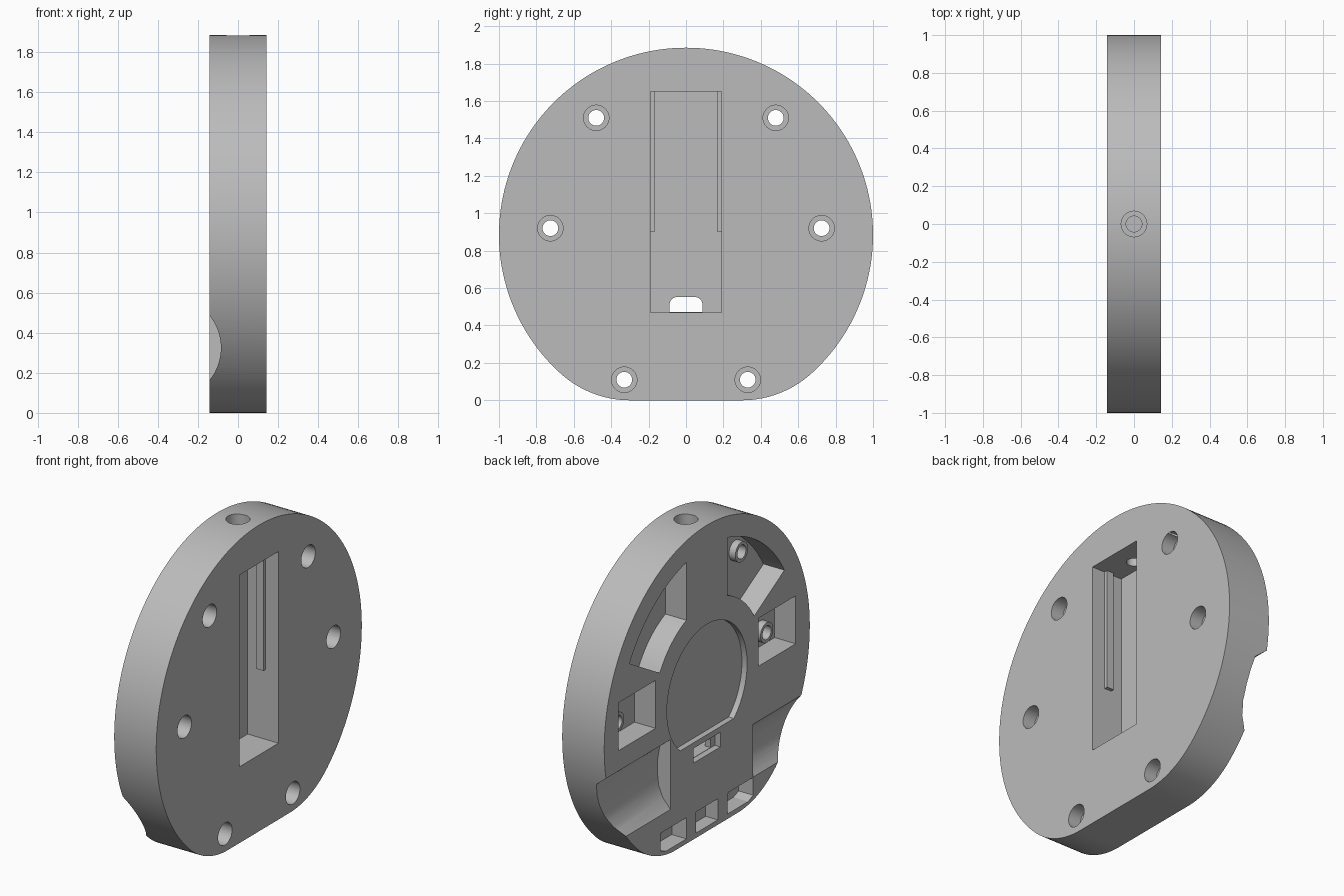
import bpy, bmesh
from math import sin, cos, pi, radians, asin, acos, atan2

cube = bpy.data.objects.get("Cube")
if cube:
    bpy.data.objects.remove(cube, do_unlink=True)

grey = bpy.data.materials.new("plain grey")
grey.use_nodes = True
grey.diffuse_color = (0.5, 0.5, 0.5, 1)
grey.node_tree.nodes["Principled BSDF"].inputs["Base Color"].default_value = (0.5, 0.5, 0.5, 1)

HALF = 0.143      # half thickness of the disc
CZ = 0.885        # height of the disc centre
FLOOR = 0.0       # floor of the deep back pockets


def arc(cy, cz, r, a0, a1, n):
    return [(cy + r * cos(a0 + (a1 - a0) * i / n), cz + r * sin(a0 + (a1 - a0) * i / n))
            for i in range(n + 1)]


def circle(cy, cz, r, n=40):
    return arc(cy, cz, r, 0, 2 * pi, n)[:-1]


def rect(y0, y1, z0, z1):
    return [(y0, z0), (y1, z0), (y1, z1), (y0, z1)]


def prism(name, profile, a, b, axis="x"):
    """Extrude a profile from a to b: (y,z) along x, (x,z) along y or (x,y) along z."""
    place = {"x": lambda p, t: (t, p[0], p[1]),
             "y": lambda p, t: (p[0], t, p[1]),
             "z": lambda p, t: (p[0], p[1], t)}[axis]
    bm = bmesh.new()
    lo = [bm.verts.new(place(p, a)) for p in profile]
    hi = [bm.verts.new(place(p, b)) for p in profile]
    bm.faces.new(lo)
    bm.faces.new(hi)
    for i in range(len(lo)):
        j = (i + 1) % len(lo)
        bm.faces.new((lo[i], lo[j], hi[j], hi[i]))
    bmesh.ops.recalc_face_normals(bm, faces=bm.faces)
    mesh = bpy.data.meshes.new(name)
    bm.to_mesh(mesh)
    bm.free()
    mesh.materials.append(grey)
    obj = bpy.data.objects.new(name, mesh)
    bpy.context.collection.objects.link(obj)
    return obj


def combine(tool, operation="DIFFERENCE"):
    mod = body.modifiers.new("shape", "BOOLEAN")
    mod.operation = operation
    mod.solver = "EXACT"
    mod.object = tool
    bpy.context.view_layer.objects.active = body
    bpy.ops.object.modifier_apply(modifier=mod.name)
    bpy.data.objects.remove(tool, do_unlink=True)


def cut(profile, a, b, axis="x"):
    combine(prism("cutter", profile, a, b, axis))


def mirrored(profile, side):
    return [(side * y, z) for y, z in profile]


# Disc with a flat foot and rounded lower corners
foot, fillet = 0.3, 0.55
join = atan2(fillet - CZ, foot)
outline = arc(0, CZ, 1, join, pi - join, 128)
outline += arc(-foot, fillet, fillet, pi - join, 1.5 * pi, 16)[1:]
outline += arc(foot, fillet, fillet, -pi / 2, join, 16)[:-1]
body = prism("disc_body", outline, -HALF, HALF)

# Long slot on the right face
cut(rect(-0.19, 0.19, 0.47, 1.65), -0.067, 0.3)

# Shallow round recess with a flat bottom, on the left face
a = asin(-0.29 / 0.39)
cut(arc(0, CZ, 0.39, a, pi - a, 64), -0.3, -0.108)

# Connector opening: wide mouth outside, rounded hole into the slot
cut(rect(-0.13, 0.13, 0.47, 0.56), -0.3, -0.105)
port = [(-0.088, 0.472), (0.088, 0.472)]
port += arc(0.048, 0.512, 0.04, 0, pi / 2, 8) + arc(-0.048, 0.512, 0.04, pi / 2, pi, 8)
cut(port, -0.2, -0.03)

# Back pockets, the same on both sides
ro, ri, edge = 0.87, 0.53, 0.2
sector = arc(0, CZ, ro, radians(30), acos(edge / ro), 24)
sector += arc(0, CZ, ri, acos(edge / ri), radians(30), 16)
low_pocket = [(0.2, 0.03), (0.4, 0.03), (0.45, 0.05), (0.45, 0.16), (0.2, 0.16)]
for side in (-1, 1):
    cut(mirrored(sector, side), -0.3, FLOOR)
    cut(mirrored(rect(0.5, 0.863, 0.825, 1.12), side), -0.3, FLOOR)
    cut(mirrored(low_pocket, side), -0.3, -0.043)
cut(rect(-0.105, 0.105, 0.03, 0.16), -0.3, -0.06)

# Finger scoops at the rim: round on one side, larger and stepped on the other
cut([(x, z) for x, z in circle(-0.342, 0.325, 0.257, 64)], -1.2, -0.45, "y")
thumb = [(-0.2, 0.74), (-0.143, 0.70), (-0.07, 0.64), (-0.056, 0.56), (-0.053, 0.48),
         (-0.062, 0.40), (-0.09, 0.33), (-0.143, 0.27), (-0.2, 0.22)]
cut(thumb, 0.355, 1.2, "y")

# Screw holes with counterbores, and bosses in the deep pockets
for y, z, boss in ((0.48, 1.51, True), (0.725, 0.92, True), (0.33, 0.11, False)):
    for side in (-1, 1):
        if boss:
            combine(prism("boss", circle(side * y, z, 0.062), -0.043, 0.03), "UNION")
        cut(circle(side * y, z, 0.042), -0.3, 0.3)
        cut(circle(side * y, z, 0.068), 0.06, 0.3)

# Hole from the top of the rim into the slot
cut(circle(0, 0, 0.042), 1.55, 2.0, "z")
cut(circle(0, 0, 0.068), 1.78, 2.0, "z")

bpy.ops.object.select_all(action="DESELECT")
body.select_set(True)
bpy.context.view_layer.objects.active = body
bpy.ops.object.shade_smooth_by_angle(angle=radians(20))

# Guide ribs on the slot walls
for side, label in ((-1, "right"), (1, "left")):
    prism("guide_rib_" + ("front" if side < 0 else "back"),
          mirrored(rect(0.168, 0.192, 0.9, 1.652), side), 0.007, 0.055)
